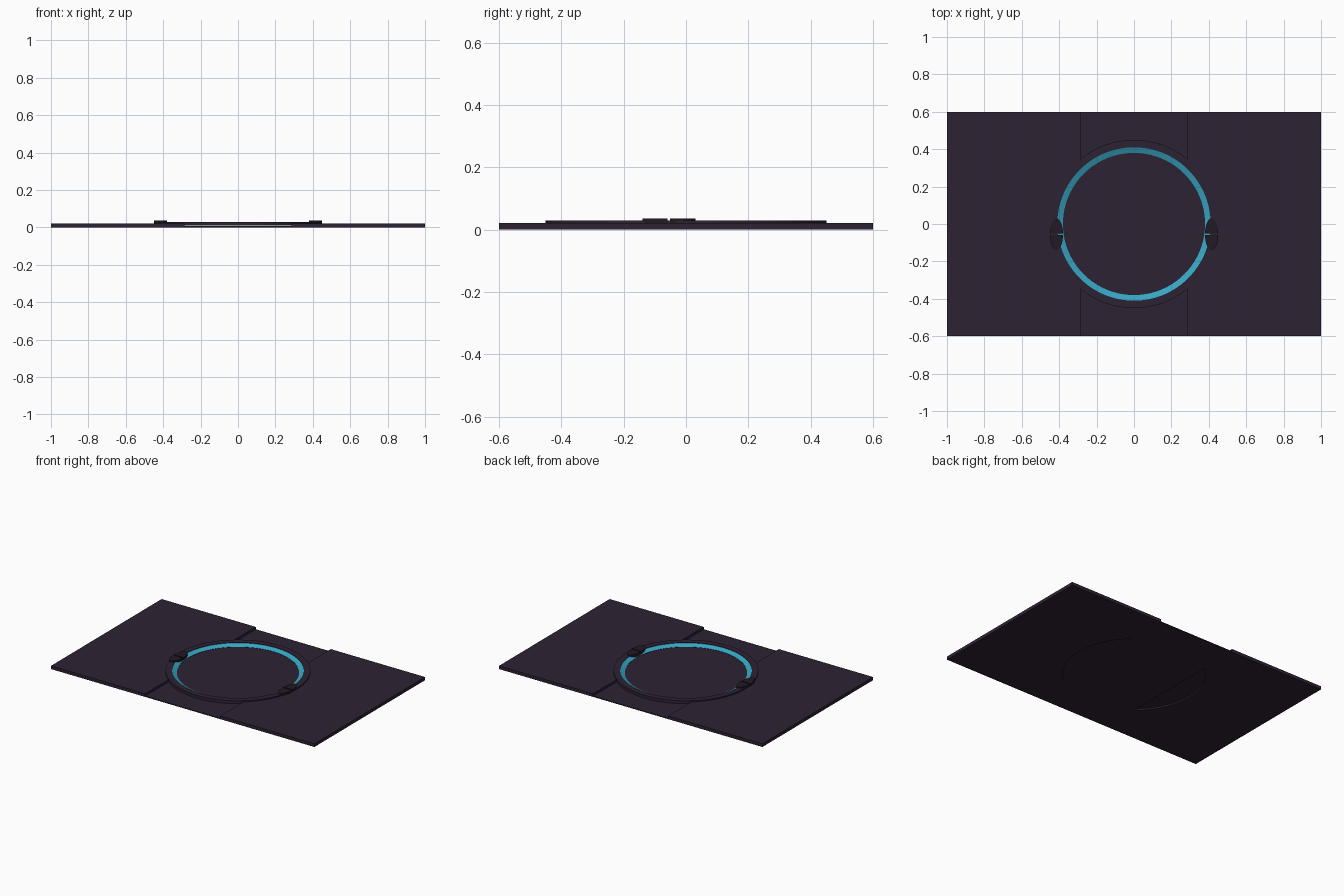
import bpy, bmesh, math

if "Cube" in bpy.data.objects:
    bpy.data.objects.remove(bpy.data.objects["Cube"])


def material(name, rgb):
    m = bpy.data.materials.new(name)
    m.diffuse_color = (*rgb, 1)
    m.use_nodes = True
    m.node_tree.nodes["Principled BSDF"].inputs["Base Color"].default_value = m.diffuse_color
    return m


PURPLE = material("dark purple", (0.027, 0.016, 0.034))
CYAN = material("cyan", (0.038, 0.376, 0.546))
SHADOW = material("purple black", (0.016, 0.010, 0.018))


def finish(name, bm, mats):
    bmesh.ops.recalc_face_normals(bm, faces=bm.faces)
    me = bpy.data.meshes.new(name)
    bm.to_mesh(me)
    bm.free()
    for m in mats:
        me.materials.append(m)
    ob = bpy.data.objects.new(name, me)
    bpy.context.collection.objects.link(ob)
    return ob


def slab(name, outline, z0, z1, mat):
    """Flat outline extruded from z0 to z1."""
    bm = bmesh.new()
    face = bm.faces.new([bm.verts.new((x, y, z0)) for x, y in outline])
    ext = bmesh.ops.extrude_face_region(bm, geom=[face])
    for v in ext["geom"]:
        if isinstance(v, bmesh.types.BMVert):
            v.co.z = z1
    return finish(name, bm, [mat])


HALF = 0.285   # half width of the recessed middle strip
SEAT = 0.44    # radius of the cutout under the ring

# Middle strip, lower than the side panels
slab("middle_strip", [(-HALF, -.6), (HALF, -.6), (HALF, .6), (-HALF, .6)],
     0, 0.006, PURPLE)

# Side panels with a round bite for the dish
a = math.acos(HALF / SEAT)
for side, s in (("left", -1), ("right", 1)):
    pts = [(HALF, -.6), (1, -.6), (1, .6), (HALF, .6)]
    for i in range(33):
        t = a - 2 * a * i / 32
        pts.append((SEAT * math.cos(t), SEAT * math.sin(t)))
    slab(side + "_panel", [(s * x, y) for x, y in pts], 0, 0.022, PURPLE)

# Round dish: raised rim, sloped cyan band, flat floor
profile = [(0, .010), (.45, .010), (.45, .030), (.41, .030), (.41, .027),
           (.38, .0135), (.38, .012), (0, .012)]
bm = bmesh.new()
vs = [bm.verts.new((r, 0, z)) for r, z in profile]
edges = [bm.edges.new(p) for p in zip(vs, vs[1:])]
bmesh.ops.spin(bm, geom=vs + edges, cent=(0, 0, 0), axis=(0, 0, 1),
               angle=2 * math.pi, steps=96)
bmesh.ops.remove_doubles(bm, verts=bm.verts, dist=1e-5)
for f in bm.faces:
    c = f.calc_center_median()
    if 0.381 < math.hypot(c.x, c.y) < 0.4095 and 0.015 < c.z < 0.026:
        f.material_index = 1
dish = finish("ring_dish", bm, [PURPLE, CYAN])

# Split oval clips on both sides of the rim
for side, s in (("left", -1), ("right", 1)):
    for part, d in (("front", -1), ("back", 1)):
        pts = []
        for i in range(17):
            t = math.pi * i / 16
            pts.append((s * (0.415 + 0.035 * math.cos(t)),
                        -0.055 + d * (0.004 + 0.081 * math.sin(t))))
        slab(f"{side}_clip_{part}", pts, 0.014, 0.036, SHADOW)
